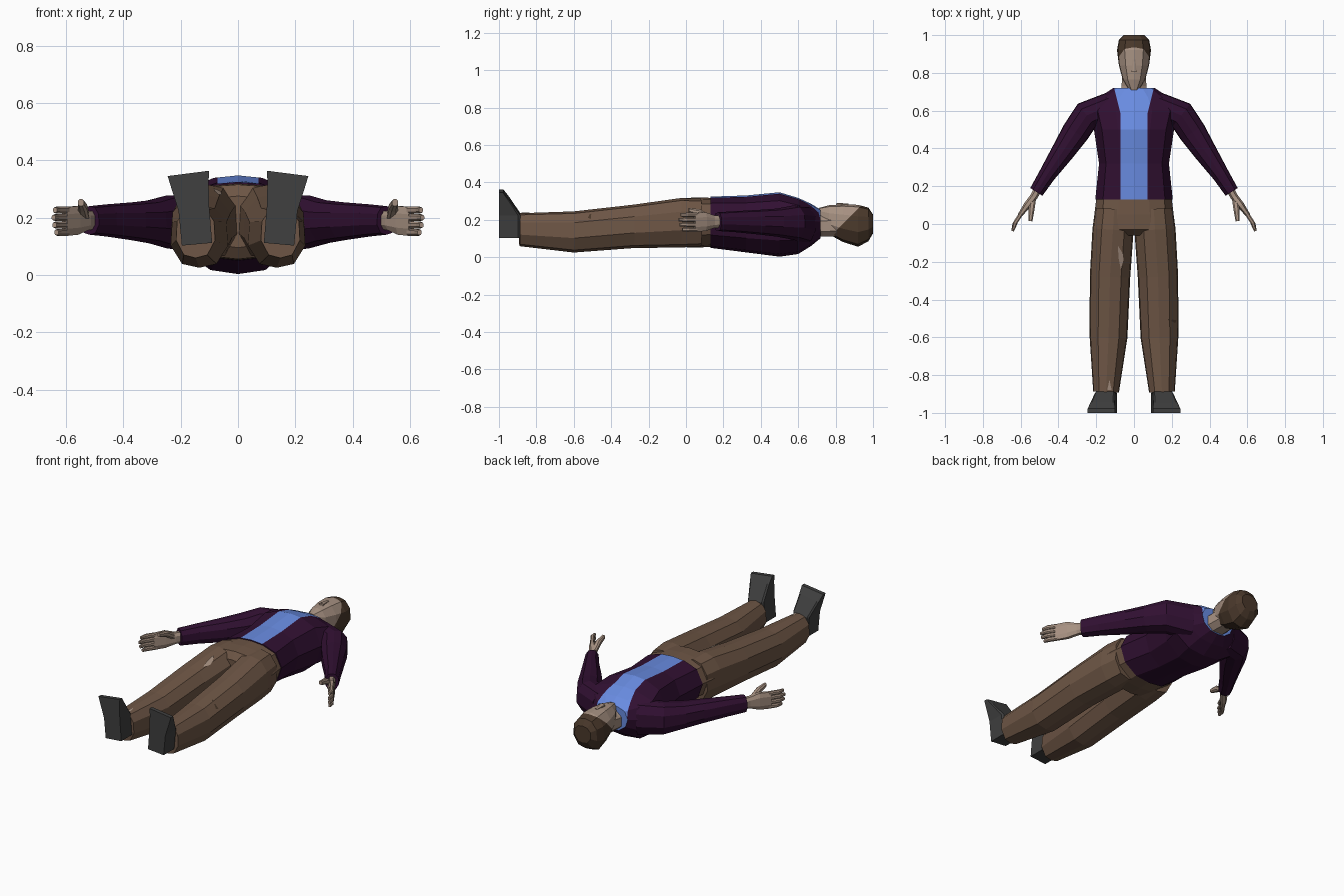
import bpy, bmesh
from mathutils import Vector
from mathutils.bvhtree import BVHTree

cube = bpy.data.objects.get("Cube")
if cube:
    bpy.data.objects.remove(cube)


def material(name, rgb):
    m = bpy.data.materials.new(name)
    m.use_nodes = True
    m.diffuse_color = (*rgb, 1)
    m.node_tree.nodes["Principled BSDF"].inputs["Base Color"].default_value = (*rgb, 1)
    return m


JACKET = material("dark plum", (0.03, 0.005, 0.031))
SHIRT = material("sky blue", (0.14, 0.26, 0.75))
TROUSERS = material("brown cloth", (0.155, 0.093, 0.06))
SKIN = material("skin", (0.38, 0.28, 0.22))
HAIR = material("dark brown hair", (0.068, 0.04, 0.024))
SHOE = material("charcoal", (0.05, 0.05, 0.05))


def mirrored(half):
    """Close a right-hand half outline by mirroring it."""
    return half + [(-u, v) for u, v in reversed(half) if u > 0]


ROUND = mirrored([(0, 1), (0.55, 0.9), (0.95, 0.45), (1, -0.3), (0.6, -0.88), (0, -1)])
CHEST = mirrored([(0, 1), (0.4, 0.95), (0.8, 0.74), (1, 0.15), (0.85, -0.5), (0.45, -0.92), (0, -1)])
OCTAGON = mirrored([(0.5, 1), (1, 0.5), (1, -0.5), (0.5, -1)])
BLOCK = mirrored([(0.85, 1), (1, 0.8), (1, -1)])


def loft(name, rings, section, mats, up=(0, 0, 1), cuts=(), rule=None):
    """Skin a section along rings of (x, y, z, half width, half height)."""
    bm = bmesh.new()
    up = Vector(up)
    centres = [Vector(r[:3]) for r in rings]
    loops = []
    for i, (c, r) in enumerate(zip(centres, rings)):
        along = centres[min(i + 1, len(rings) - 1)] - centres[max(i - 1, 0)]
        side = along.cross(up).normalized()
        loops.append([bm.verts.new(c + side * u * r[3] + up * v * r[4]) for u, v in section])
    n = len(section)
    for a, b in zip(loops, loops[1:]):
        for j in range(n):
            k = (j + 1) % n
            bm.faces.new((a[j], a[k], b[k], b[j]))
    bm.faces.new(loops[0])
    bm.faces.new(loops[-1])
    # Cut colour borders
    for point, normal in cuts:
        bmesh.ops.bisect_plane(bm, geom=bm.verts[:] + bm.edges[:] + bm.faces[:],
                               plane_co=point, plane_no=normal)
    bmesh.ops.recalc_face_normals(bm, faces=bm.faces[:])
    if rule:
        for f in bm.faces:
            f.material_index = rule(f.calc_center_median(), f.normal)
    mesh = bpy.data.meshes.new(name)
    bm.to_mesh(mesh)
    bm.free()
    for m in mats:
        mesh.materials.append(m)
    obj = bpy.data.objects.new(name, mesh)
    bpy.context.collection.objects.link(obj)
    return obj


def patch(name, target, outline, mat):
    """Lay a thin rip on the upper surface of a part."""
    tree = BVHTree.FromPolygons([v.co for v in target.data.vertices],
                                [p.vertices for p in target.data.polygons])
    pts = []
    for x, y in outline:
        hit = tree.ray_cast(Vector((x, y, 2)), Vector((0, 0, -1)))[0]
        pts.append((x, y, (hit.z if hit else 0.2) + 0.005))
    mesh = bpy.data.meshes.new(name)
    mesh.from_pydata(pts, [], [range(len(pts))])
    mesh.materials.append(mat)
    bpy.context.collection.objects.link(bpy.data.objects.new(name, mesh))


# Jacket body with the shirt showing down the open front and round the collar
def shirt_rule(c, normal):
    if normal.y > 0.95:
        return 1
    opening = max(0.072, 0.075 + (c.y - 0.6) * 0.25)
    return int(abs(c.x) < opening and c.z > 0.2 and normal.y > -0.9)


opening_cuts = []
for s in (-1, 1):
    opening_cuts += [((s * 0.072, 0, 0), (1, 0, 0)), ((s * 0.075, 0.6, 0), (s, -0.25, 0))]
loft("jacket_body", [
    (0, 0.13, 0.187, 0.205, 0.137), (0, 0.32, 0.178, 0.185, 0.152),
    (0, 0.5, 0.175, 0.212, 0.172), (0, 0.6, 0.167, 0.24, 0.15),
    (0, 0.67, 0.173, 0.185, 0.112), (0, 0.72, 0.178, 0.11, 0.076)],
    CHEST, [JACKET, SHIRT], cuts=opening_cuts, rule=shirt_rule)

# Trouser seat
loft("trouser_seat", [
    (0, 0.17, 0.187, 0.195, 0.13), (0, 0.05, 0.185, 0.21, 0.134),
    (0, -0.03, 0.185, 0.213, 0.13), (0, -0.06, 0.185, 0.12, 0.09)], CHEST, [TROUSERS])

# Neck and head
loft("neck", [(0, 0.66, 0.17, 0.075, 0.062), (0, 0.73, 0.165, 0.066, 0.055),
              (0, 0.81, 0.17, 0.06, 0.06)], OCTAGON, [SKIN])
loft("head", [
    (0, 0.71, 0.235, 0.026, 0.028), (0, 0.765, 0.2, 0.06, 0.078),
    (0, 0.84, 0.182, 0.08, 0.101), (0, 0.92, 0.168, 0.09, 0.112),
    (0, 0.975, 0.175, 0.08, 0.09), (0, 1.0, 0.178, 0.055, 0.05)],
    ROUND, [SKIN, HAIR], cuts=[((0, 0.93, 0.27), (0, 1, -1))],
    rule=lambda c, normal: int(c.y - c.z > 0.66))
loft("nose", [(0, 0.805, 0.283, 0.014, 0.008), (0, 0.87, 0.28, 0.007, 0.006)], OCTAGON, [SKIN])

# Limbs, one set per side
legs = {}
for s, label in ((1, "left"), (-1, "right")):
    def limb(part, rings, section, mat, **kw):
        return loft(label + "_" + part, [(s * r[0], *r[1:]) for r in rings], section, [mat], **kw)

    legs[label] = limb("trouser_leg", [
        (0.105, 0.08, 0.185, 0.1, 0.128), (0.111, -0.03, 0.184, 0.109, 0.132),
        (0.127, -0.28, 0.165, 0.107, 0.116), (0.135, -0.6, 0.135, 0.1, 0.11),
        (0.148, -0.89, 0.147, 0.068, 0.088)], ROUND, TROUSERS)
    limb("shoe", [
        (0.143, -0.943, 0.107, 0.053, 0.057), (0.154, -0.943, 0.23, 0.054, 0.057),
        (0.168, -0.973, 0.315, 0.066, 0.027), (0.173, -0.988, 0.354, 0.073, 0.012)],
        BLOCK, SHOE, up=(0, 1, 0))
    limb("sleeve", [
        (0.12, 0.63, 0.175, 0.07, 0.1), (0.25, 0.575, 0.185, 0.078, 0.092),
        (0.31, 0.485, 0.185, 0.073, 0.075), (0.372, 0.39, 0.187, 0.062, 0.066),
        (0.46, 0.26, 0.19, 0.045, 0.056), (0.517, 0.17, 0.19, 0.038, 0.05)], ROUND, JACKET)
    limb("palm", [
        (0.5, 0.2, 0.19, 0.022, 0.03), (0.53, 0.145, 0.19, 0.02, 0.034),
        (0.565, 0.1, 0.19, 0.019, 0.05), (0.605, 0.045, 0.186, 0.012, 0.05)], OCTAGON, SKIN)
    limb("thumb", [
        (0.535, 0.13, 0.205, 0.016, 0.018), (0.543, 0.075, 0.238, 0.016, 0.018),
        (0.548, 0.015, 0.252, 0.01, 0.012)], OCTAGON, SKIN)
    for i, reach in enumerate((0.8, 0.95, 1, 0.9)):
        z = 0.148 + i * 0.026
        limb("finger_%d" % (i + 1), [
            (0.597, 0.055, z, 0.011, 0.012),
            (0.597 + 0.036 * reach, 0.055 - 0.055 * reach, z, 0.011, 0.012),
            (0.597 + 0.046 * reach, 0.055 - 0.093 * reach, z, 0.007, 0.009)], OCTAGON, SKIN)

# Rips in the trousers
patch("thigh_rip", legs["right"], [(-0.085, -0.115), (-0.06, -0.155), (-0.055, -0.19),
                                   (-0.07, -0.24), (-0.082, -0.18)], SKIN)
patch("ankle_rip", legs["right"], [(-0.13, -0.825), (-0.118, -0.88), (-0.142, -0.88)], SKIN)
patch("shin_rip", legs["left"], [(0.18, -0.505), (0.225, -0.508), (0.218, -0.525)], HAIR)
